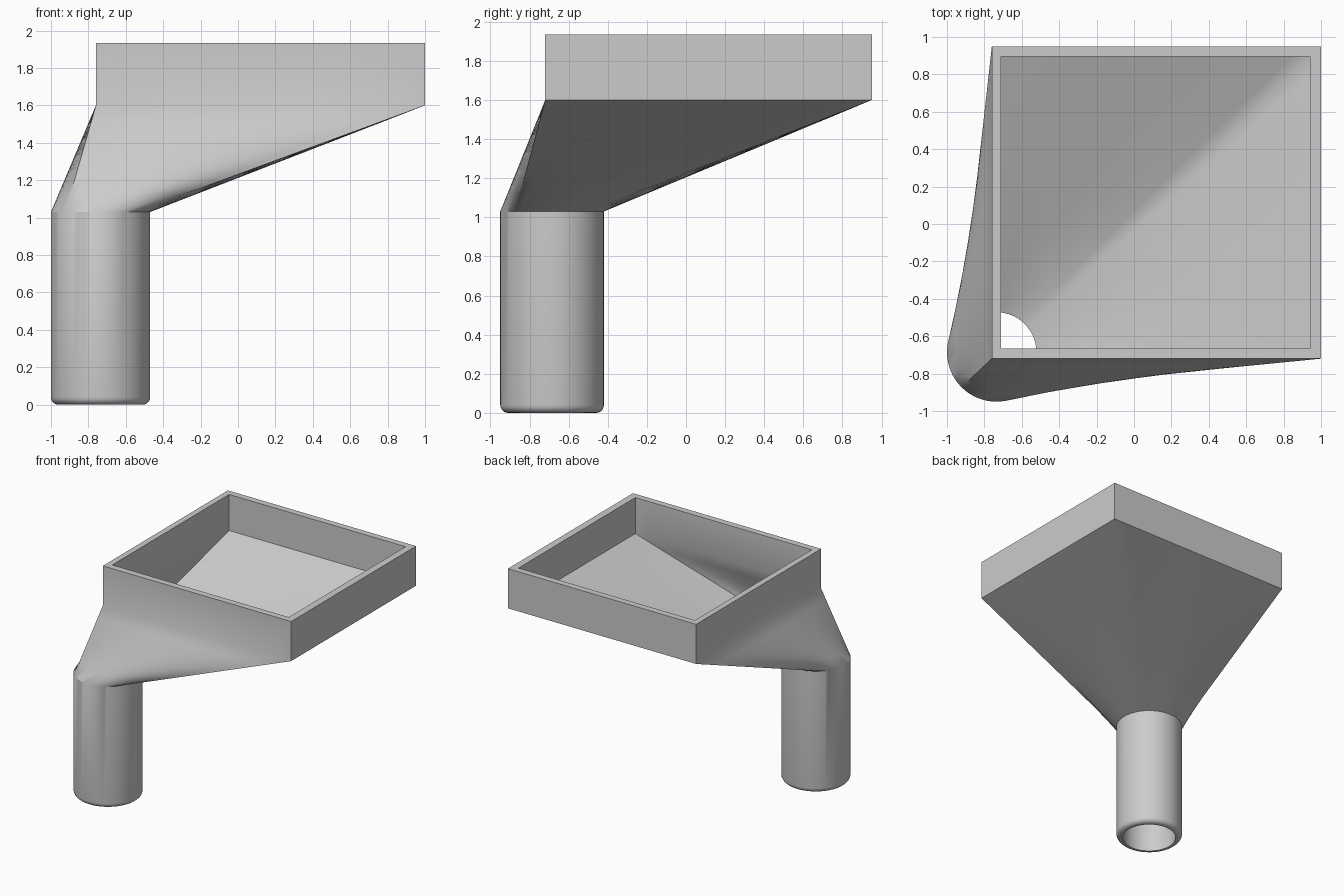
import bpy, bmesh, math
from mathutils import Vector

cube = bpy.data.objects.get("Cube")
if cube:
    bpy.data.objects.remove(cube, do_unlink=True)

SIDE = 16                  # points along each side of the square
CX, CY = -0.735, -0.685    # spout axis
R_OUT, R_IN = 0.265, 0.213
ROUND = 0.04               # rounded lip at the foot of the spout


def circle(r, z):
    """Ring around the spout axis, starting opposite the front right corner."""
    ring = []
    for k in range(4 * SIDE):
        a = math.radians(225 + 90 * k / SIDE)
        ring.append(Vector((CX + r * math.cos(a), CY + r * math.sin(a), z)))
    return ring


def square(x0, x1, y0, y1, z):
    """Rectangular ring with the same point count as a circle."""
    corners = [Vector(c) for c in ((x0, y0, z), (x1, y0, z), (x1, y1, z), (x0, y1, z))]
    return [corners[s].lerp(corners[(s + 1) % 4], i / SIDE)
            for s in range(4) for i in range(SIDE)]


def loft(a, b, steps):
    """Rings strictly between a and b."""
    return [[p.lerp(q, i / steps) for p, q in zip(a, b)] for i in range(1, steps)]


outer = (-0.76, 1.0, -0.72, 0.95)
inner = (-0.71, 0.94, -0.665, 0.895)

# spout outside, with rounded lip
rings = []
for i in range(6):
    a = math.pi / 2 * i / 5
    rings.append(circle(R_OUT - ROUND * (1 - math.sin(a)), ROUND * (1 - math.cos(a))))

# outer transition and tray wall
neck, brim = circle(R_OUT, 1.03), square(*outer, 1.6)
rings += [neck] + loft(neck, brim, 6) + [brim, square(*outer, 1.935)]

# inner tray wall, floor and bore
brim_in, neck_in = square(*inner, 1.63), circle(R_IN, 1.05)
rings += [square(*inner, 1.935), brim_in] + loft(brim_in, neck_in, 6)
rings += [neck_in, circle(R_IN, 0.0)]

# skin the closed loop of rings
bm = bmesh.new()
verts = [[bm.verts.new(p) for p in ring] for ring in rings]
n = 4 * SIDE
for j, low in enumerate(verts):
    high = verts[(j + 1) % len(verts)]
    for k in range(n):
        m = (k + 1) % n
        bm.faces.new((low[k], low[m], high[m], high[k]))
mesh = bpy.data.meshes.new("offset_funnel")
bm.to_mesh(mesh)
bm.free()

funnel = bpy.data.objects.new("offset_funnel", mesh)
bpy.context.collection.objects.link(funnel)

# plain grey finish
grey = bpy.data.materials.new("plain_grey")
grey.use_nodes = True
colour = (0.6, 0.6, 0.6, 1)
grey.diffuse_color = colour
grey.node_tree.nodes["Principled BSDF"].inputs["Base Color"].default_value = colour
mesh.materials.append(grey)

bpy.ops.object.select_all(action='DESELECT')
funnel.select_set(True)
bpy.context.view_layer.objects.active = funnel
bpy.ops.object.shade_smooth_by_angle(angle=math.radians(30))
